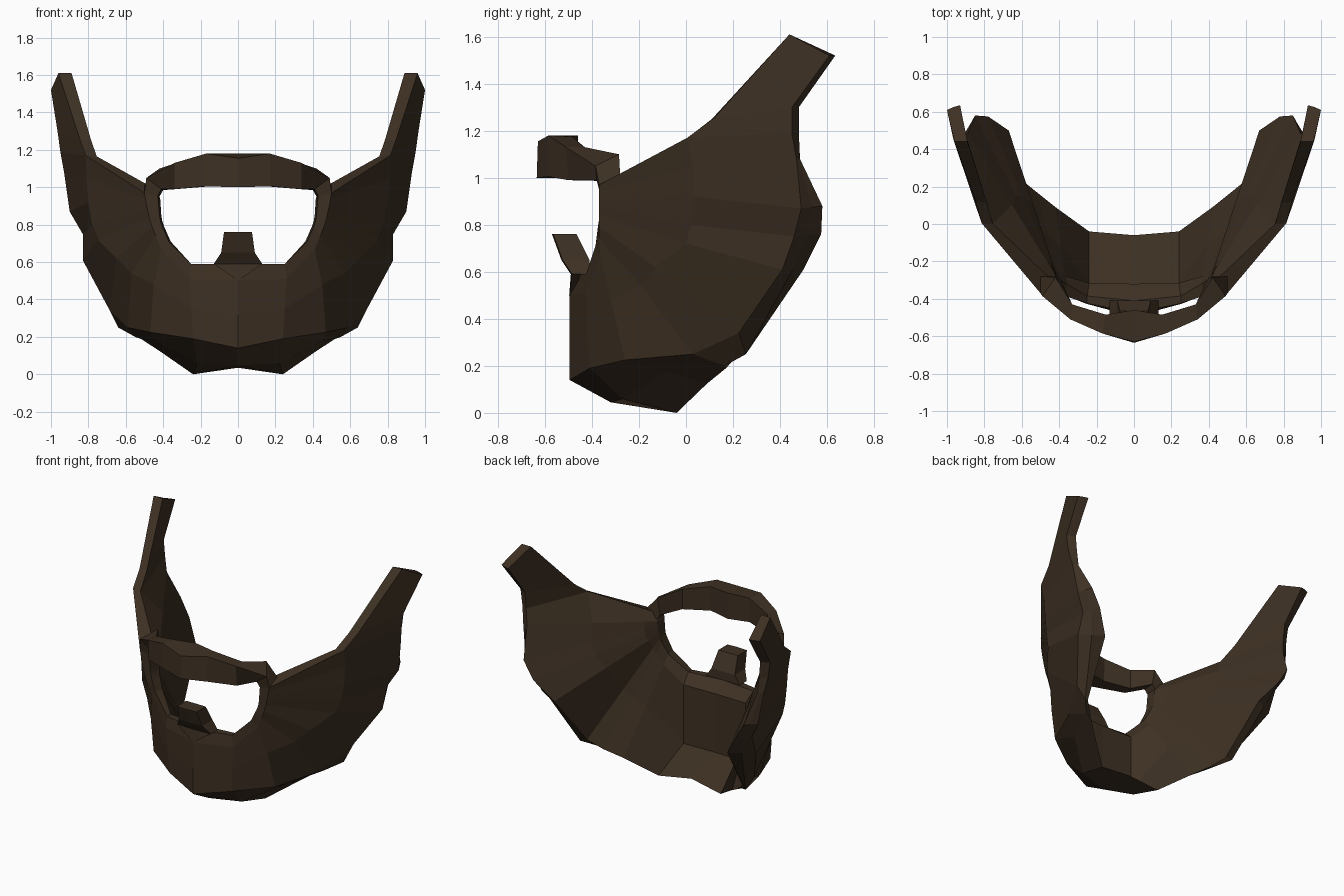
import bpy, bmesh
from mathutils import Vector as V

mat = bpy.data.materials.new("dark_brown_hair")
mat.diffuse_color = (0.048, 0.03, 0.017, 1)


def loft(bm, rings):
    """Join closed rings of verts with quads."""
    for a, b in zip(rings, rings[1:]):
        n = len(a)
        for k in range(n):
            bm.faces.new((a[k], a[(k + 1) % n], b[(k + 1) % n], b[k]))


def add_ring(bm, pts):
    return [bm.verts.new(p) for p in pts]


def finish(bm, name):
    """Make the half into an object, mirrored across x."""
    bmesh.ops.recalc_face_normals(bm, faces=bm.faces[:])
    me = bpy.data.meshes.new(name)
    bm.to_mesh(me)
    bm.free()
    me.materials.append(mat)
    ob = bpy.data.objects.new(name, me)
    bpy.context.collection.objects.link(ob)
    mod = ob.modifiers.new("mirror", 'MIRROR')
    mod.use_mirror_merge = True
    mod.merge_threshold = 0.001


# Beard rails, each running from chin centre round to the sideburn
hole = [(0, -.475, .59), (.25, -.425, .59), (.37, -.385, .71), (.405, -.375, .79), (.415, -.37, .82),
        (.42, -.37, .85), (.422, -.37, .88), (.425, -.37, .91), (.427, -.37, .94), (.43, -.37, .97)]
crease = [(0, -.495, .5), (.26, -.425, .51), (.41, -.365, .67), (.44, -.37, .74), (.46, -.37, .79),
          (.475, -.37, .84), (.483, -.37, .88), (.49, -.37, .91), (.495, -.37, .94), (.5, -.37, .97)]
cheek = [(0, -.495, .32), (.25, -.42, .35), (.45, -.32, .48), (.57, -.19, .54), (.65, -.13, .62),
         (.75, 0, .72), (.78, .02, .80), (.80, .03, .92), (.81, .03, 1.05), (.815, .005, 1.17)]
edge = [(0, -.495, .14), (.24, -.41, .19), (.47, -.26, .225), (.59, .03, .25), (.685, .225, .34),
        (.83, .41, .61), (.83, .46, .75), (.90, .49, .87), (.93, .47, 1.08), (.95, .45, 1.19)]
back = [(0, -.06, .035), (.24, -.04, 0), (.42, .09, .125), (.52, .17, .19), (.60, .235, .26),
        (.67, .50, .61), (.78, .575, .76), (.85, .58, .88), (.89, .485, 1.08), (.90, .48, 1.19)]
rim_back = [(0, -.41, .59), (.25, -.385, .59), (.36, -.32, .71), (.395, -.30, .79), (.405, -.29, .82),
            (.41, -.285, .85), (.412, -.28, .88), (.414, -.28, .91), (.416, -.28, .94), (.46, -.28, 1.0)]
under = {0: (0, -.32, .045), 1: (.22, -.27, .06), 3: (.55, .165, .20), 4: (.64, .255, .25)}
inside = {0: (0, -.32, .12), 1: (.24, -.315, .12), 9: (.755, .0, 1.165)}
ledge = {0: (0, -.32, .53), 1: (.24, -.315, .53)}

bm = bmesh.new()
rings = []
for i, (h, c, m, e, k, b) in enumerate(zip(hole, crease, cheek, edge, back, rim_back)):
    u = under.get(i, (V(e) + V(k)) / 2)
    n = V(inside.get(i, (V(k) + V(b)) / 2))
    q = ledge.get(i, V(b).lerp(n, 0.2))
    rings.append(add_ring(bm, (h, c, m, e, u, k, n, q, b)))
loft(bm, rings)
h, c, m, e, u, k, n, q, b = rings[-1]
bm.faces.new((h, c, b))
bm.faces.new((c, m, n, q, b))
# Sideburn strap
mid = add_ring(bm, [(.845, .12, 1.255), (.965, .45, 1.30), (.94, .465, 1.30), (.91, .48, 1.30), (.785, .11, 1.25)])
tip = add_ring(bm, [(.96, .44, 1.61), (1, .61, 1.52), (.965, .625, 1.52), (.93, .635, 1.52), (.89, .44, 1.61)])
loft(bm, [[m, e, u, k, n], mid, tip])
bm.faces.new(tip)
finish(bm, "beard")

# Moustache: sections front-top, front-bottom, back-bottom, back-top
bm = bmesh.new()
sections = [
    [(0, -.63, 1.155), (0, -.635, 1.0), (0, -.46, 1.0), (0, -.46, 1.18)],
    [(.17, -.585, 1.18), (.17, -.585, 1.005), (.15, -.49, 1.005), (.15, -.485, 1.175)],
    [(.34, -.51, 1.13), (.34, -.50, .99), (.33, -.43, .99), (.33, -.43, 1.13)],
    [(.49, -.385, 1.05), (.41, -.38, .99), (.40, -.285, .985), (.42, -.285, 1.10)],
    [(.5, -.37, .97), (.43, -.37, .95), (.42, -.28, .95), (.5, -.28, 1.01)]]
rings = [add_ring(bm, s) for s in sections]
loft(bm, rings)
bm.faces.new(rings[-1])
finish(bm, "moustache")

# Tuft under the lip: (half width, front y, back y, z)
bm = bmesh.new()
rings = []
for w, f, k, z in [(.13, -.485, -.41, .59), (.09, -.525, -.41, .65), (.075, -.565, -.465, .76)]:
    rings.append(add_ring(bm, [(0, f - .005, z), (w, f, z), (w, k, z), (0, k, z)]))
for a, b in zip(rings, rings[1:]):
    for j in range(3):
        bm.faces.new((a[j], a[j + 1], b[j + 1], b[j]))
bm.faces.new(rings[-1])
# lower point of the tuft runs into the chin
p = bm.verts.new((0, -.497, .5))
bm.faces.new((rings[0][0], p, rings[0][1]))
bm.faces.new((rings[0][1], p, rings[0][2]))
finish(bm, "lip_tuft")
